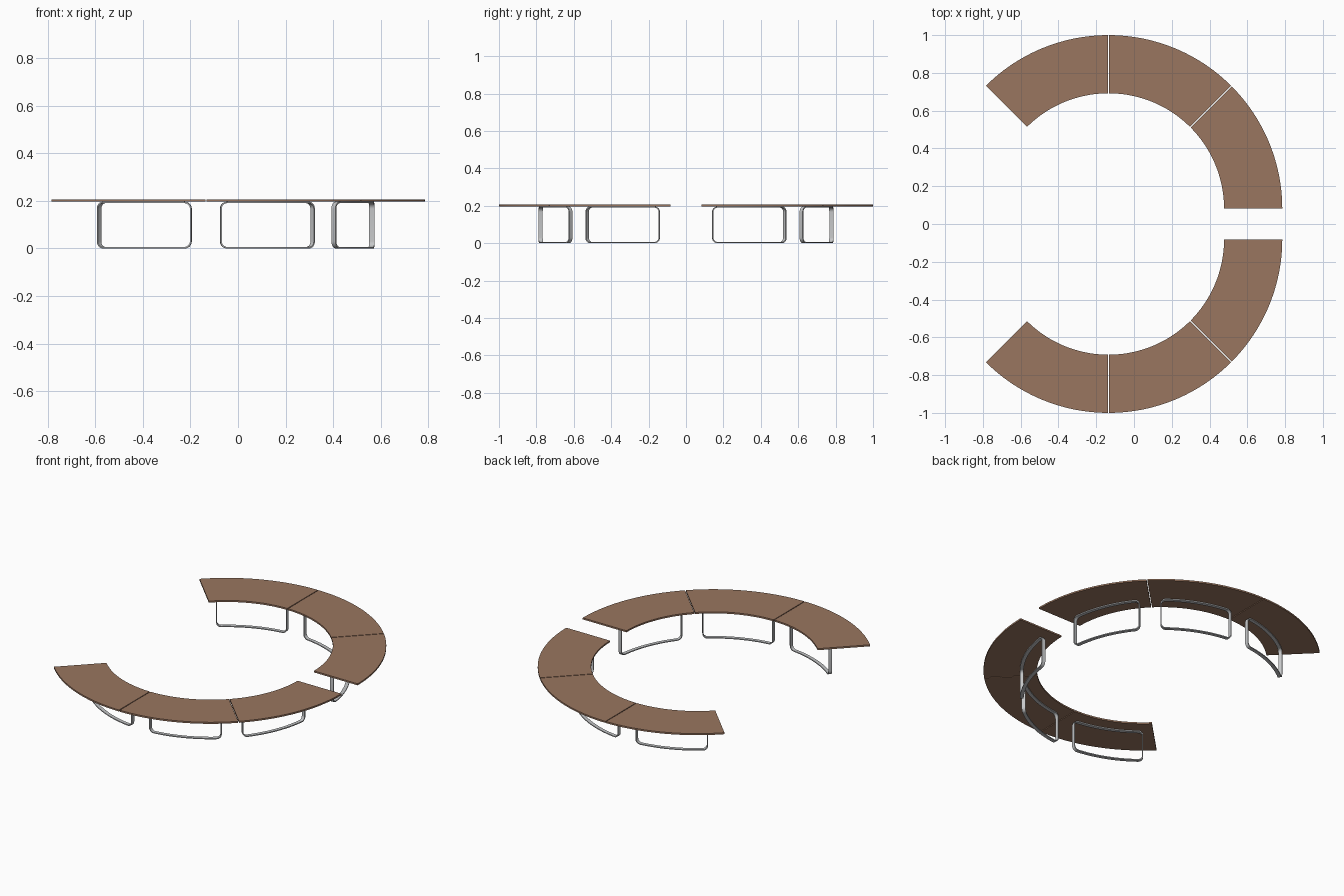
import bpy, bmesh, math

cube = bpy.data.objects.get("Cube")
if cube:
    bpy.data.objects.remove(cube, do_unlink=True)

CX, CY = -0.135, 0.08             # arc centre of the back half (front half is mirrored)
R_IN, R_OUT = 0.612, 0.92         # seat radii
Z_LOW, Z_TOP = 0.196, 0.206       # seat slab
GAP = 0.005                       # joint between neighbouring seats
LEG_R, BAR_W, BAR_T = 0.70, 0.022, 0.006
CORNER = 0.03
SECTION = math.radians(45)


def material(name, colour, metallic, roughness):
    mat = bpy.data.materials.new(name)
    mat.use_nodes = True
    mat.diffuse_color = (*colour, 1)
    bsdf = mat.node_tree.nodes["Principled BSDF"]
    bsdf.inputs["Base Color"].default_value = (*colour, 1)
    bsdf.inputs["Metallic"].default_value = metallic
    bsdf.inputs["Roughness"].default_value = roughness
    return mat


wood = material("brown wood", (0.32, 0.18, 0.115), 0, 0.6)
steel = material("grey steel", (0.56, 0.57, 0.58), 0, 0.4)


def polar(r, angle, z, side):
    return (CX + r * math.cos(angle), side * (CY + r * math.sin(angle)), z)


def skin(name, rings, closed, mat):
    """Join matching rings of points into one solid."""
    bm = bmesh.new()
    rows = [[bm.verts.new(p) for p in ring] for ring in rings]
    pairs = list(zip(rows, rows[1:]))
    if closed:
        pairs.append((rows[-1], rows[0]))
    else:
        bm.faces.new(rows[0])
        bm.faces.new(rows[-1])
    for a, b in pairs:
        for i in range(len(a)):
            j = (i + 1) % len(a)
            bm.faces.new((a[i], a[j], b[j], b[i]))
    bmesh.ops.recalc_face_normals(bm, faces=bm.faces)
    mesh = bpy.data.meshes.new(name)
    bm.to_mesh(mesh)
    bm.free()
    mesh.materials.append(mat)
    mesh.shade_smooth()
    mesh.set_sharp_from_angle(angle=math.radians(35))
    obj = bpy.data.objects.new(name, mesh)
    bpy.context.collection.objects.link(obj)
    return obj


def seat(name, start, side):
    """Curved slab with parallel joints at both ends."""
    steps = 24
    rings = []
    for i in range(steps + 1):
        ring = []
        for r, z in ((R_IN, Z_LOW), (R_OUT, Z_LOW), (R_OUT, Z_TOP), (R_IN, Z_TOP)):
            trim = GAP / 2 / r
            ring.append(polar(r, start + trim + (SECTION - 2 * trim) * i / steps, z, side))
        rings.append(ring)
    skin(name, rings, False, wood)


def frame_outline(half, low, high, radius):
    """Rounded rectangle, with the long runs divided so they can bend."""
    points = []
    corners = ((1, high, 0), (-1, high, 90), (-1, low, 180), (1, low, 270))
    for sx, z, first in corners:
        x = sx * (half - radius)
        zc = z - radius if z == high else z + radius
        for k in range(9):
            a = math.radians(first + 90 * k / 8)
            points.append((x + radius * math.cos(a), zc + radius * math.sin(a)))
        if first in (0, 180):
            x0, z0 = points[-1]
            points += [(x0 * (1 - k / 8), z0) for k in range(1, 16)]
    return points


def leg_frame(name, start, side):
    """Flat bar bent into a closed loop that follows the seat curve."""
    half = LEG_R * math.radians(17.6)
    mid = start + SECTION / 2
    outer = frame_outline(half, 0, Z_LOW, CORNER)
    inner = frame_outline(half - BAR_T, BAR_T, Z_LOW - BAR_T, CORNER - BAR_T)
    rings = []
    for (so, zo), (si, zi) in zip(outer, inner):
        rings.append([polar(LEG_R + dr * BAR_W / 2, mid + s / LEG_R, z, side)
                      for s, z, dr in ((so, zo, -1), (so, zo, 1), (si, zi, 1), (si, zi, -1))])
    skin(name, rings, True, steel)


# Three seats with a leg frame each, on the back and front halves
for side, half_name in ((1, "back"), (-1, "front")):
    for n, place in enumerate(("left", "middle", "right")):
        seat(f"{half_name}_{place}_seat", n * SECTION, side)
        leg_frame(f"{half_name}_{place}_leg_frame", n * SECTION, side)
